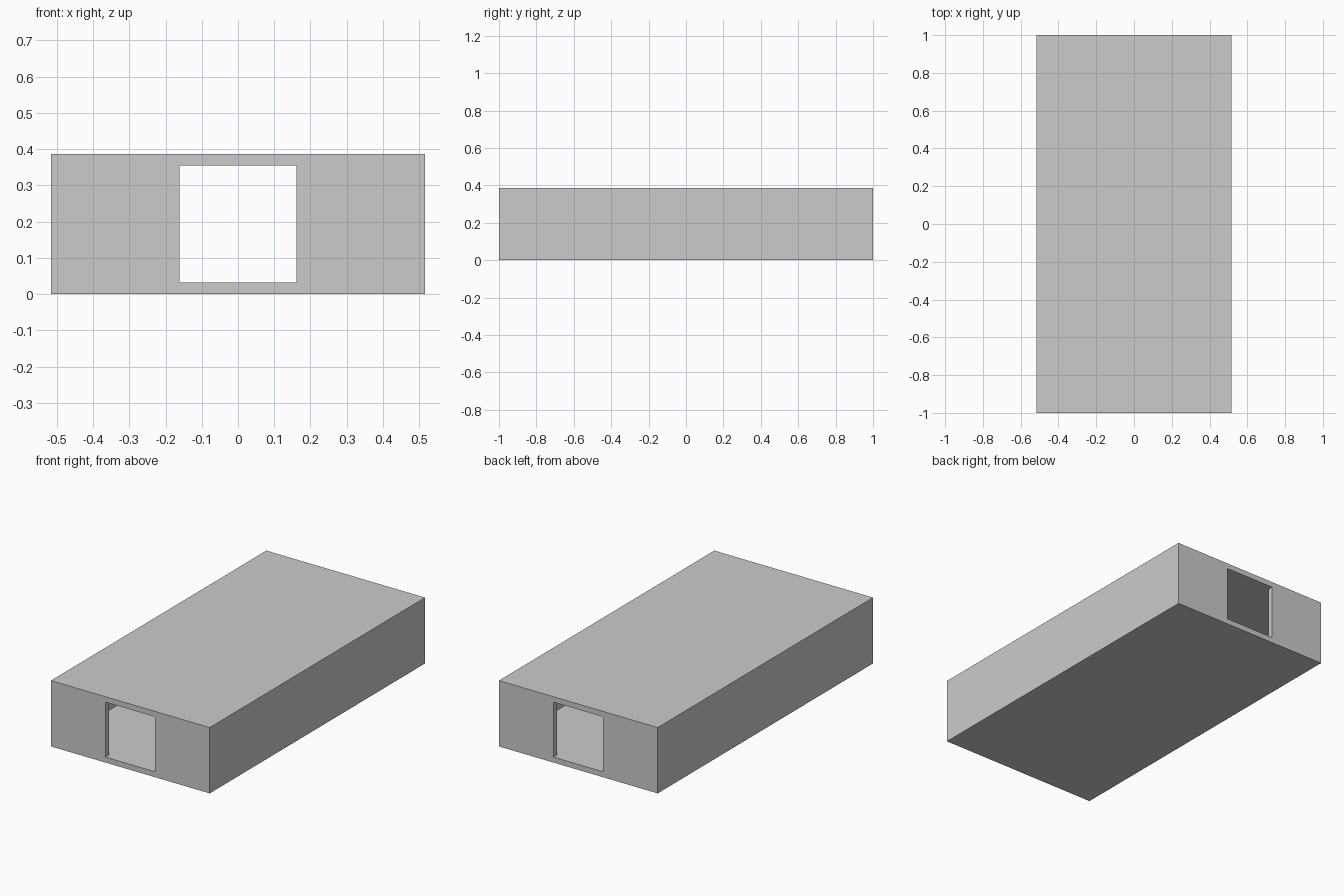
import bpy, bmesh

if "Cube" in bpy.data.objects:
    bpy.data.objects.remove(bpy.data.objects["Cube"])

U = 1 / 31            # wall thickness; every size is a multiple of it
W, L, H = 16 * U, 1.0, 12 * U   # half width, half length, height
DOOR = 5 * U          # half width of the doorways


def prism(name, outline, z0, z1):
    """Extrude a plan outline between two heights."""
    bm = bmesh.new()
    face = bm.faces.new([bm.verts.new((x, y, z0)) for x, y in outline])
    ext = bmesh.ops.extrude_face_region(bm, geom=[face])
    top = [v for v in ext["geom"] if isinstance(v, bmesh.types.BMVert)]
    bmesh.ops.translate(bm, verts=top, vec=(0, 0, z1 - z0))
    bmesh.ops.recalc_face_normals(bm, faces=bm.faces)
    mesh = bpy.data.meshes.new(name)
    bm.to_mesh(mesh)
    bm.free()
    obj = bpy.data.objects.new(name, mesh)
    bpy.context.collection.objects.link(obj)
    return obj


# Outer shell of the corridor room
room = prism("room_shell", [(-W, -L), (W, -L), (W, L), (-W, L)], 0, H)

# Interior void with a full-height doorway at each end
a, b, c = W - U, L - U, L + U
half = [(DOOR, -c), (DOOR, -b), (a, -b), (a, b), (DOOR, b), (DOOR, c)]
void = prism("interior_cutter", half + [(-x, y) for x, y in reversed(half)], U, H - U)
void.hide_render = True

# Hollow out the shell
cut = room.modifiers.new("hollow", "BOOLEAN")
cut.operation = "DIFFERENCE"
cut.solver = "EXACT"
cut.object = void
bpy.context.view_layer.objects.active = room
room.select_set(True)
bpy.ops.object.modifier_apply(modifier=cut.name)
bpy.data.objects.remove(void)
